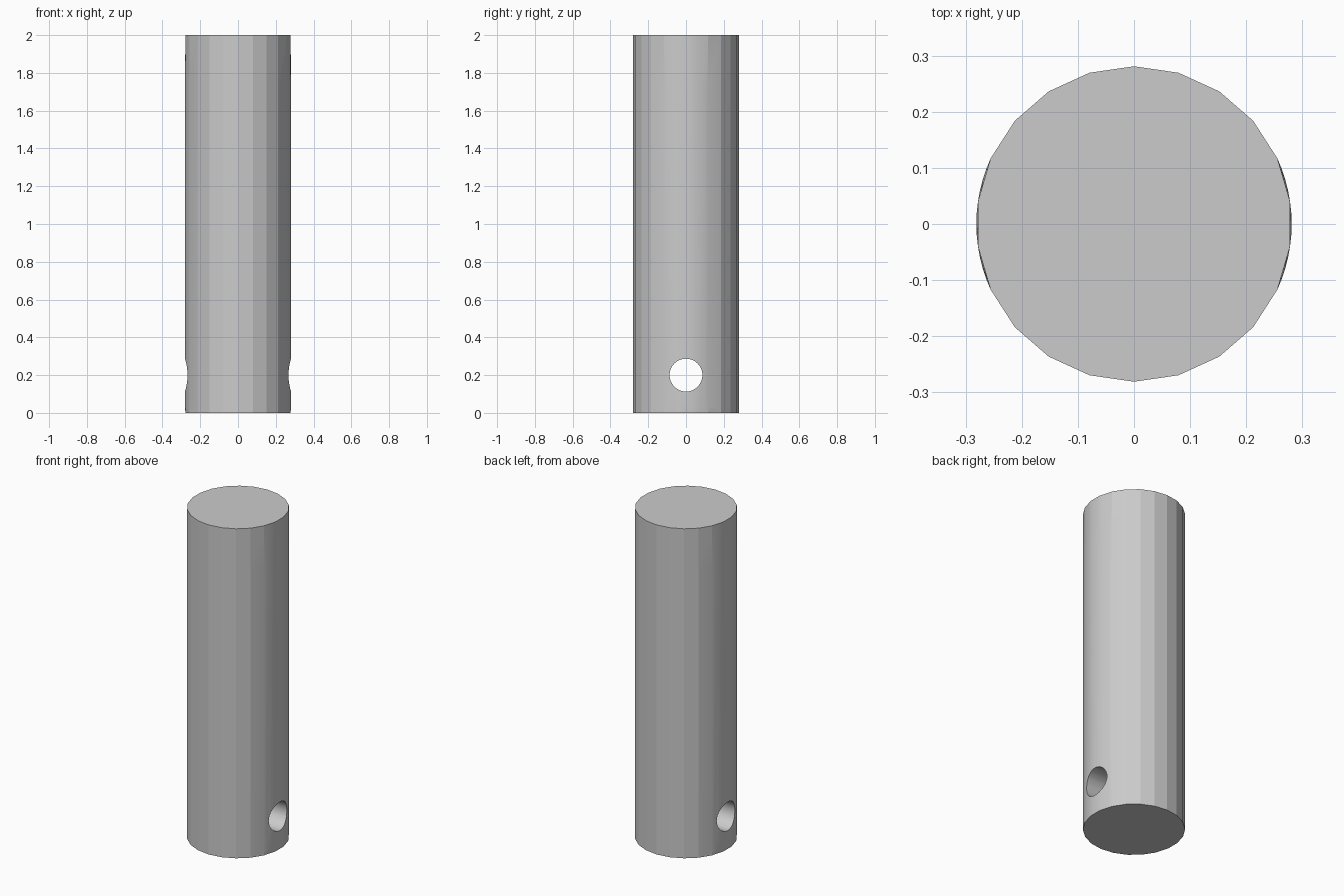
import bpy, bmesh, math

if "Cube" in bpy.data.objects:
    bpy.data.objects.remove(bpy.data.objects["Cube"])

R, SIDES, H = 0.281, 22, 2.0
STEP = 2 * math.pi / SIDES
SUB = 4  # finer facets on the three faces around each hole mouth


def ring_points(rounded):
    """22-sided outline; faces near +x / -x are subdivided, optionally rounded."""
    pts = []
    for i in range(SIDES):
        a = (i - 0.5) * STEP
        near_hole = i in (0, 1, SIDES - 1, 10, 11, 12)
        for k in range(SUB if near_hole else 1):
            t = k / SUB
            if rounded:
                b = a + t * STEP
                pts.append((R * math.cos(b), R * math.sin(b)))
            else:
                p, q = a, a + STEP
                pts.append((R * ((1 - t) * math.cos(p) + t * math.cos(q)),
                            R * ((1 - t) * math.sin(p) + t * math.sin(q))))
    return pts


# Pin body: faceted at both ends, rounder along the drilled sides
bm = bmesh.new()
rings = [[bm.verts.new((x, y, z)) for x, y in ring_points(rounded)]
         for z, rounded in ((0, False), (0.03, True), (1.74, True), (H, False))]
n = len(rings[0])
for low, high in zip(rings, rings[1:]):
    for i in range(n):
        j = (i + 1) % n
        bm.faces.new((low[i], low[j], high[j], high[i]))
bm.faces.new(rings[0][::-1])
bm.faces.new(rings[-1])
mesh = bpy.data.meshes.new("pin")
bm.to_mesh(mesh)
bm.free()
pin = bpy.data.objects.new("pin", mesh)
bpy.context.collection.objects.link(pin)

# Cross hole through the lower end
bpy.ops.mesh.primitive_cylinder_add(vertices=32, radius=0.087, depth=1,
                                    location=(0, 0, 0.2), rotation=(0, math.pi / 2, 0))
cutter = bpy.context.object
cutter.name = "hole_cutter"
cutter.hide_render = True
cut = pin.modifiers.new("cross_hole", 'BOOLEAN')
cut.operation = 'DIFFERENCE'
cut.solver = 'EXACT'
cut.object = cutter

bpy.ops.object.select_all(action='DESELECT')
pin.select_set(True)
bpy.context.view_layer.objects.active = pin
bpy.ops.object.modifier_apply(modifier=cut.name)
bpy.data.objects.remove(cutter)

# Keep the wide facets flat, smooth the fine ones and the hole wall
bpy.ops.object.shade_smooth_by_angle(angle=math.radians(12))
